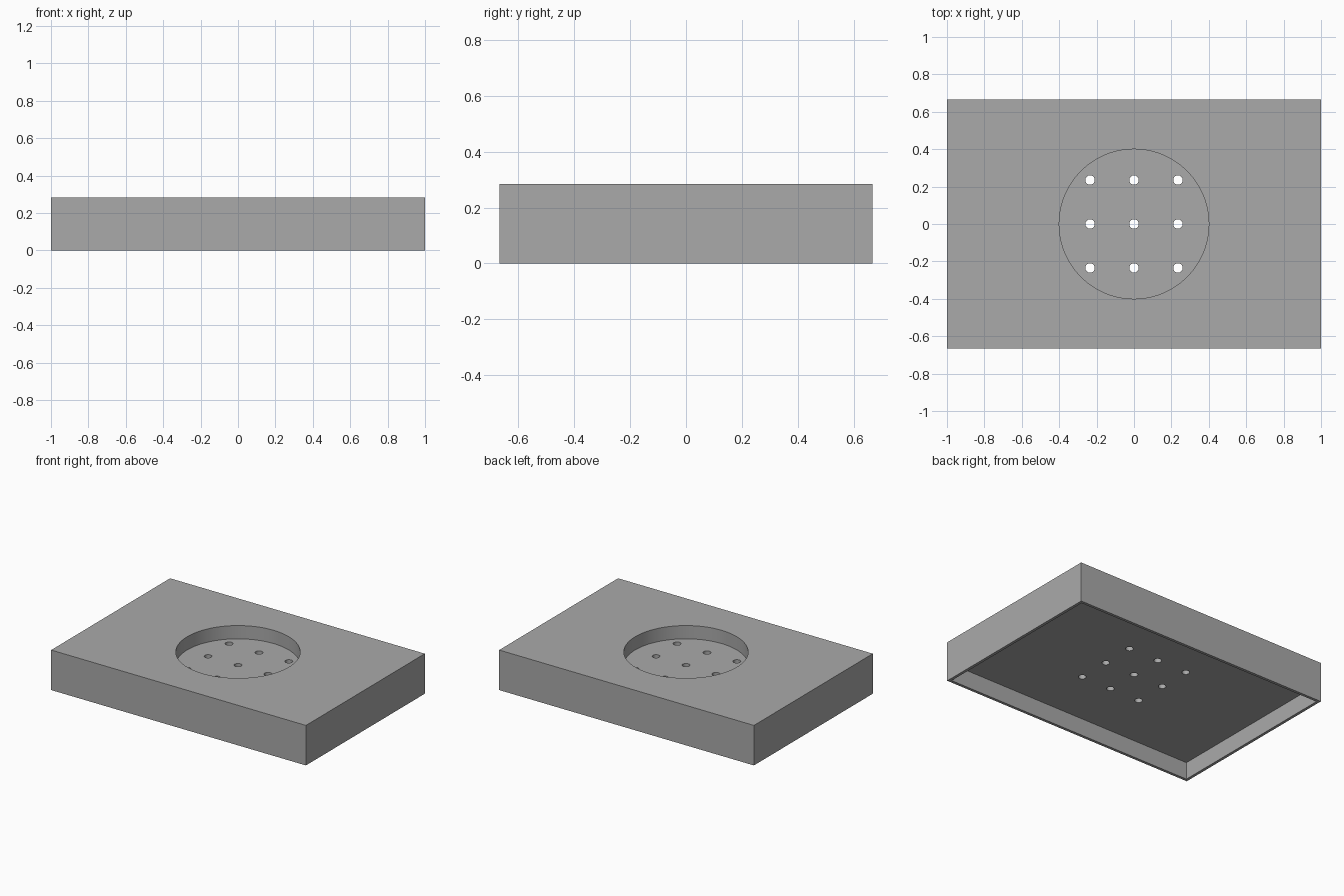
import bpy
import math

if "Cube" in bpy.data.objects:
    bpy.data.objects.remove(bpy.data.objects["Cube"], do_unlink=True)

LENGTH, WIDTH, HEIGHT = 2.0, 1.333, 0.284
WALL = 0.02
CAVITY_DEPTH = 0.121
RECESS_RADIUS, RECESS_DEPTH = 0.4, 0.094
HOLE_RADIUS, HOLE_PITCH = 0.025, 0.235
OVERCUT = 0.1

grey = bpy.data.materials.new("plain grey")
grey.use_nodes = True
colour = (0.4, 0.4, 0.4, 1)
grey.diffuse_color = colour
grey.node_tree.nodes["Principled BSDF"].inputs["Base Color"].default_value = colour


def box(name, size_x, size_y, bottom, top):
    bpy.ops.mesh.primitive_cube_add(size=1, location=(0, 0, (bottom + top) / 2))
    obj = bpy.context.object
    obj.name = name
    obj.scale = (size_x, size_y, top - bottom)
    bpy.ops.object.transform_apply(location=True, rotation=False, scale=True)
    obj.data.materials.append(grey)
    return obj


def cylinder(name, x, y, radius, bottom, top, sides):
    bpy.ops.mesh.primitive_cylinder_add(vertices=sides, radius=radius, depth=top - bottom,
                                        location=(x, y, (bottom + top) / 2))
    obj = bpy.context.object
    obj.name = name
    obj.data.materials.append(grey)
    return obj


def cut(body, cutter):
    mod = body.modifiers.new("cut", 'BOOLEAN')
    mod.operation = 'DIFFERENCE'
    mod.solver = 'EXACT'
    mod.object = cutter
    bpy.context.view_layer.objects.active = body
    bpy.ops.object.modifier_apply(modifier=mod.name)
    bpy.data.objects.remove(cutter, do_unlink=True)


# Solid block
tray = box("tray_body", LENGTH, WIDTH, 0, HEIGHT)

# Hollow underside leaving a thin rim
cut(tray, box("underside_cutter", LENGTH - 2 * WALL, WIDTH - 2 * WALL, -OVERCUT, CAVITY_DEPTH))

# Round recess in the top
cut(tray, cylinder("recess_cutter", 0, 0, RECESS_RADIUS,
                   HEIGHT - RECESS_DEPTH, HEIGHT + OVERCUT, 96))

# Grid of drain holes through the recess floor
for column in (-1, 0, 1):
    for row in (-1, 0, 1):
        cut(tray, cylinder("hole_cutter", column * HOLE_PITCH, row * HOLE_PITCH,
                           HOLE_RADIUS, -OVERCUT, HEIGHT + OVERCUT, 32))

# Smooth round walls, sharp edges elsewhere
bpy.ops.object.select_all(action='DESELECT')
tray.select_set(True)
bpy.context.view_layer.objects.active = tray
bpy.ops.object.shade_smooth_by_angle(angle=math.radians(30))
